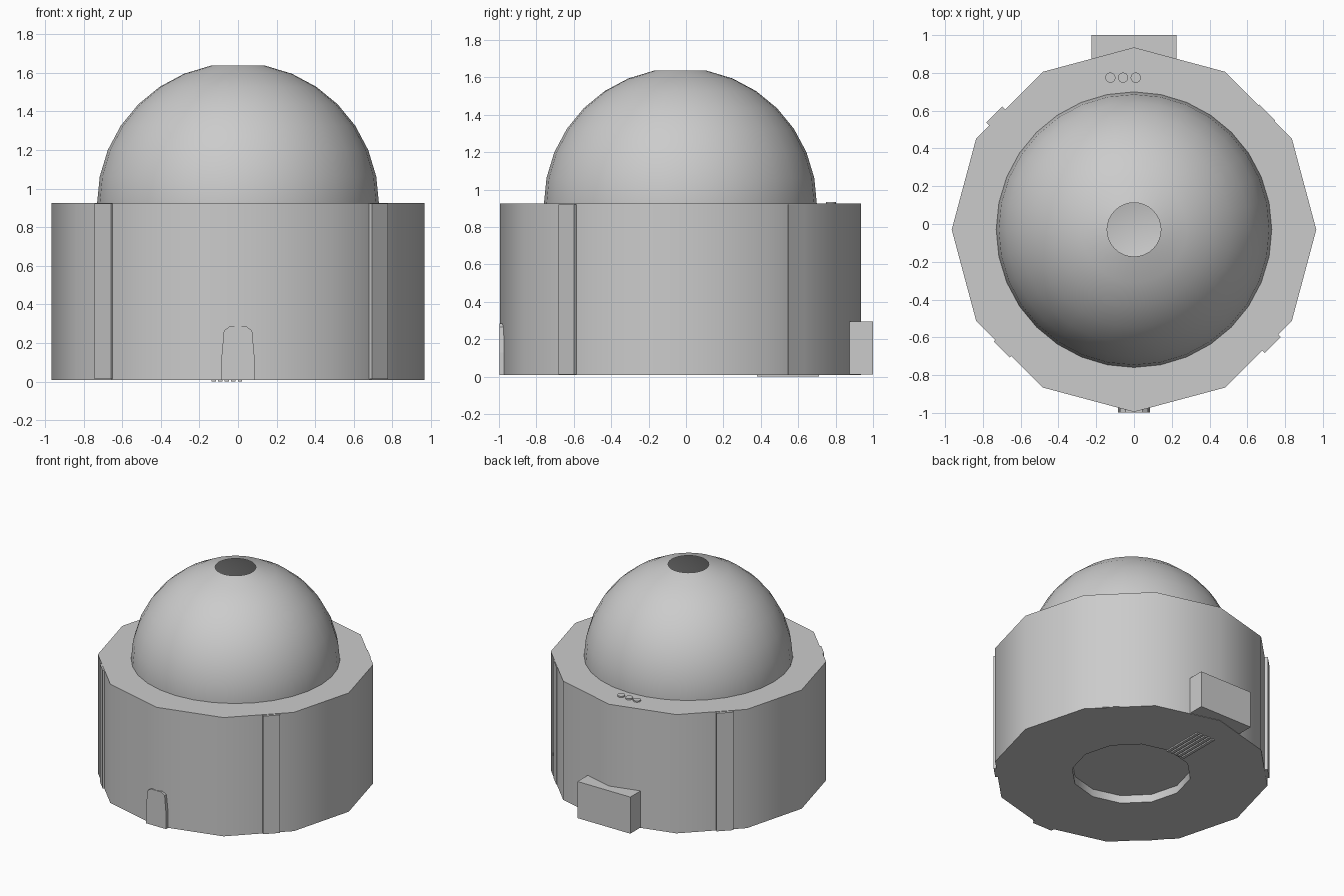
import bpy, bmesh, math
from mathutils import Vector

if "Cube" in bpy.data.objects:
    bpy.data.objects.remove(bpy.data.objects["Cube"])

CY = -0.03  # centre line of the round parts


def finish(name, bm, smooth=False):
    bmesh.ops.recalc_face_normals(bm, faces=bm.faces)
    me = bpy.data.meshes.new(name)
    bm.to_mesh(me)
    bm.free()
    ob = bpy.data.objects.new(name, me)
    bpy.context.collection.objects.link(ob)
    if smooth:
        bpy.ops.object.select_all(action='DESELECT')
        ob.select_set(True)
        bpy.context.view_layer.objects.active = ob
        bpy.ops.object.shade_smooth_by_angle(angle=math.radians(35))
    return ob


def lathe(name, profile, steps):
    bm = bmesh.new()
    vs = [bm.verts.new((r, CY, z)) for r, z in profile]
    es = [bm.edges.new(p) for p in zip(vs, vs[1:])]
    bmesh.ops.spin(bm, geom=vs + es, cent=(0, CY, 0), axis=(0, 0, 1),
                   angle=math.tau, steps=steps)
    bmesh.ops.remove_doubles(bm, verts=bm.verts, dist=1e-4)
    return finish(name, bm, True)


def box(name, lo, hi):
    bm = bmesh.new()
    bmesh.ops.create_cube(bm, size=1)
    lo, hi = Vector(lo), Vector(hi)
    bmesh.ops.scale(bm, vec=hi - lo, verts=bm.verts)
    bmesh.ops.translate(bm, vec=(lo + hi) / 2, verts=bm.verts)
    return finish(name, bm)


# Twelve-sided drum with a shallow recess underneath and an open top
lathe("body", [(0, 0.07), (0.418, 0.07), (0.418, 0.01), (0.965, 0.01),
               (0.965, 0.925), (0.70, 0.925)], 12)

# Hollow ball sitting in the drum, open at the top
R, CZ, RINGS = 0.73, 0.92, 16
arc = [(R * math.sin(math.pi * i / RINGS), CZ + R * math.cos(math.pi * i / RINGS))
       for i in range(1, RINGS + 1)]
lathe("dome", arc, 32)

# Four upright strips on the diagonal faces
for i, (x, y) in enumerate([(0.705, 0.59), (-0.74, 0.58),
                            (-0.70, -0.665), (0.735, -0.64)]):
    a = math.pi / 4 + i * math.pi / 2
    d = math.hypot(x, y - CY)
    strip = box(f"side_strip_{i + 1}", (-0.04, -0.06, 0.013), (0, 0.06, 0.922))
    strip.location = (x, y, 0)
    strip.rotation_euler.z = a

# Small door plate at the front
half = [(0.085, 0.01), (0.085, 0.13), (0.073, 0.265), (0.045, 0.285)]
bm = bmesh.new()
pts = half + [(-x, z) for x, z in reversed(half)]
face = bm.faces.new([bm.verts.new((x, -0.998, z)) for x, z in pts])
ext = bmesh.ops.extrude_face_region(bm, geom=[face])
bmesh.ops.translate(bm, vec=(0, 0.06, 0),
                    verts=[v for v in ext["geom"] if isinstance(v, bmesh.types.BMVert)])
finish("front_door", bm)

# Block at the back
box("rear_block", (-0.225, 0.875, 0.013), (0.225, 1.0, 0.295))

# Three buttons on the rim and vent slats underneath
for i in range(3):
    bm = bmesh.new()
    bmesh.ops.create_cone(bm, cap_ends=True, segments=16, radius1=0.027,
                          radius2=0.027, depth=0.02)
    bmesh.ops.translate(bm, vec=(-0.058 + (i - 1) * 0.067, 0.775, 0.925), verts=bm.verts)
    finish(f"button_{i + 1}", bm, True)

for i in range(5):
    x = -0.058 + (i - 2) * 0.034
    box(f"vent_slat_{i + 1}", (x - 0.011, 0.38, 0), (x + 0.011, 0.71, 0.02))
